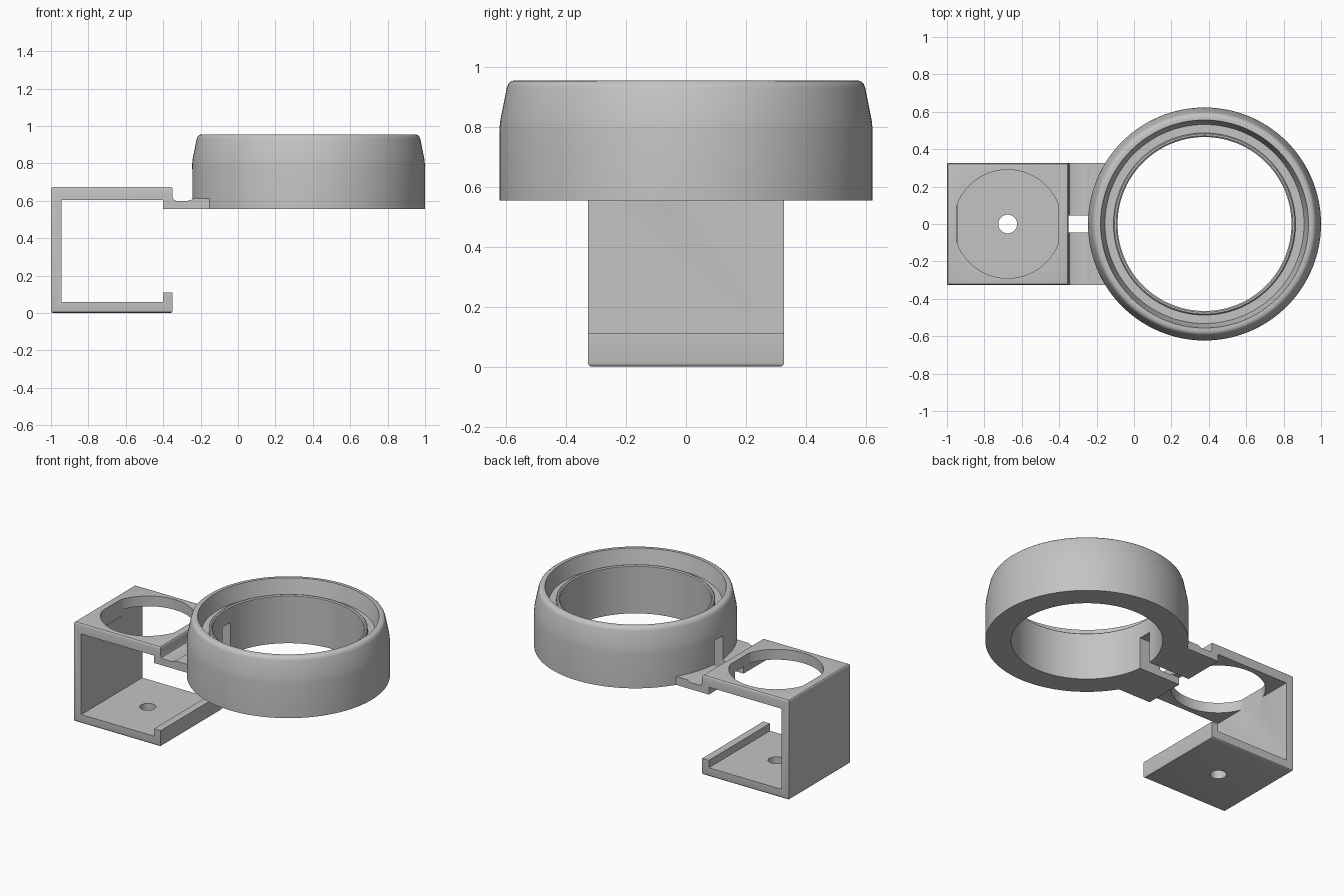
import bpy, bmesh
from math import sin, cos, pi

if "Cube" in bpy.data.objects:
    bpy.data.objects.remove(bpy.data.objects["Cube"])

RING_X, HOLE_X, HALF_W = 0.377, -0.675, 0.327

grey = bpy.data.materials.new("plain_grey")
grey.use_nodes = True
grey.diffuse_color = (0.55, 0.55, 0.55, 1)
grey.node_tree.nodes["Principled BSDF"].inputs["Base Color"].default_value = (0.55, 0.55, 0.55, 1)


def add_object(name, bm):
    bmesh.ops.recalc_face_normals(bm, faces=bm.faces)
    mesh = bpy.data.meshes.new(name)
    bm.to_mesh(mesh)
    bm.free()
    mesh.materials.append(grey)
    obj = bpy.data.objects.new(name, mesh)
    bpy.context.collection.objects.link(obj)
    return obj


def extrude(points, offset):
    """Closed outline extruded into a solid."""
    bm = bmesh.new()
    face = bm.faces.new([bm.verts.new(p) for p in points])
    top = bmesh.ops.extrude_face_region(bm, geom=[face])["geom"]
    bmesh.ops.translate(bm, vec=offset, verts=[g for g in top if isinstance(g, bmesh.types.BMVert)])
    return bm


def activate(obj):
    bpy.ops.object.select_all(action="DESELECT")
    obj.select_set(True)
    bpy.context.view_layer.objects.active = obj


def cut(obj, cutter_bm):
    cutter = add_object("cutter", cutter_bm)
    cutter.hide_render = True
    mod = obj.modifiers.new("cut", "BOOLEAN")
    mod.operation, mod.solver, mod.object = "DIFFERENCE", "EXACT", cutter
    activate(obj)
    bpy.ops.object.modifier_apply(modifier=mod.name)
    bpy.data.objects.remove(cutter)


def box(x0, x1, half_y, z0, z1):
    outline = [(x0, -half_y, z0), (x1, -half_y, z0), (x1, half_y, z0), (x0, half_y, z0)]
    return extrude(outline, (0, 0, z1 - z0))


def disc(radius, flat, z0, z1, n=96):
    """Round cutter with its x sides trimmed flat."""
    ring = [(radius * cos(2 * pi * i / n), radius * sin(2 * pi * i / n)) for i in range(n)]
    outline = [(HOLE_X + max(-flat, min(flat, x)), y, z0) for x, y in ring]
    return extrude(outline, (0, 0, z1 - z0))


# Ring: revolved wall with a tapered rim, inner groove and thin lip
profile = [(0.465, 0.555), (0.623, 0.555), (0.623, 0.79), (0.619, 0.825), (0.598, 0.93),
           (0.592, 0.945), (0.582, 0.953), (0.57, 0.955), (0.556, 0.955), (0.532, 0.85),
           (0.487, 0.85), (0.487, 0.874), (0.481, 0.88), (0.472, 0.88), (0.465, 0.874)]
bm = bmesh.new()
verts = [bm.verts.new((RING_X + r, 0, z)) for r, z in profile]
edges = [bm.edges.new((verts[i - 1], verts[i])) for i in range(len(verts))]
bmesh.ops.spin(bm, geom=verts + edges, cent=(RING_X, 0, 0), axis=(0, 0, 1),
               angle=2 * pi, steps=128, use_merge=True)
bmesh.ops.remove_doubles(bm, verts=bm.verts, dist=0.0001)
ring = add_object("ring", bm)
cut(ring, box(-0.3, -0.03, 0.045, 0.5, 0.77))

# Bracket: C-shaped clip and connecting tab drawn as one side profile
side = [(-1, 0), (-0.35, 0), (-0.35, 0.11), (-0.4, 0.11), (-0.4, 0.06), (-0.945, 0.06),
        (-0.945, 0.605), (-0.4, 0.605), (-0.4, 0.555), (-0.14, 0.555), (-0.14, 0.612),
        (-0.24, 0.612), (-0.252, 0.604), (-0.268, 0.6), (-0.33, 0.6), (-0.344, 0.606),
        (-0.35, 0.62), (-0.35, 0.675), (-1, 0.675)]
bm = extrude([(x, -HALF_W, z) for x, z in side], (0, 2 * HALF_W, 0))
outer = [e for e in bm.edges if any(all(abs(v.co.z - z) < 0.001 for v in e.verts)
                                    for z in (0, 0.675))]
bmesh.ops.bevel(bm, geom=outer, offset=0.013, segments=3, profile=0.5, affect="EDGES")
bracket = add_object("bracket", bm)

# Top opening, screw hole and the slot through the tab
cut(bracket, disc(0.29, 0.272, 0.56, 0.8))
cut(bracket, disc(0.05, 0.05, -0.1, 0.2, 48))
cut(bracket, box(-0.35, -0.05, 0.045, 0.5, 0.66))
cut(bracket, box(-0.45, -0.34, 0.045, 0.5, 0.604))

for obj in (ring, bracket):
    activate(obj)
    bpy.ops.object.shade_smooth_by_angle(angle=pi / 6)
